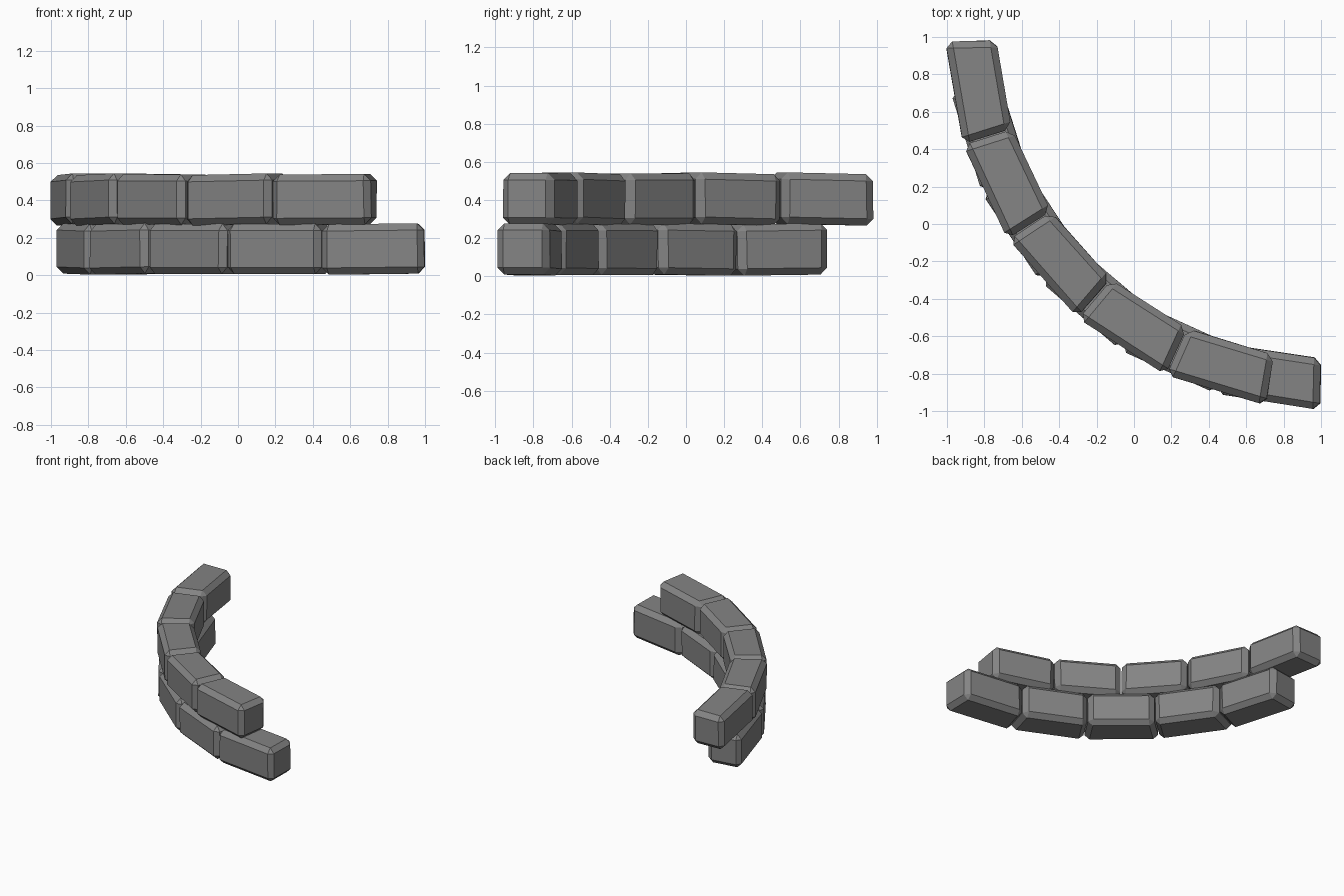
import bpy, bmesh, math, random
from mathutils import Vector

if "Cube" in bpy.data.objects:
    bpy.data.objects.remove(bpy.data.objects["Cube"])

random.seed(4)

stone = bpy.data.materials.new("grey stone")
stone.diffuse_color = (0.23, 0.23, 0.23, 1)
stone.use_nodes = True
stone.node_tree.nodes["Principled BSDF"].inputs["Base Color"].default_value = stone.diffuse_color

CENTRE_X, CENTRE_Y = 1.02, 1.038   # centre of the quarter arc
R_IN, R_OUT = 1.757, 2.03
CHAMFER = 0.036


def jitter(amount=0.003):
    return random.uniform(-amount, amount)


def arc_point(radius, degrees, z):
    a = math.radians(degrees)
    return Vector((CENTRE_X - radius * math.cos(a), CENTRE_Y - radius * math.sin(a), z))


def brick(name, a0, a1, z0, z1):
    """Straight wedge between two angles of the arc, slightly uneven, chamfered."""
    bm = bmesh.new()
    bmesh.ops.create_cube(bm, size=1)
    tilt = jitter(0.006)
    for v in bm.verts:
        angle = a1 if v.co.x > 0 else a0
        radius = R_OUT if v.co.y < 0 else R_IN
        z = z1 if v.co.z > 0 else z0
        z += tilt * (1 if v.co.x > 0 else -1)
        v.co = arc_point(radius + jitter(), angle + jitter(0.1), z)
    bmesh.ops.bevel(bm, geom=bm.edges[:], offset=CHAMFER, segments=1,
                    profile=0.5, affect='EDGES')
    bmesh.ops.recalc_face_normals(bm, faces=bm.faces[:])
    mesh = bpy.data.meshes.new(name)
    bm.to_mesh(mesh)
    bm.free()
    mesh.materials.append(stone)
    bpy.context.collection.objects.link(bpy.data.objects.new(name, mesh))


# Two staggered courses of five bricks: (name, first angle, last angle, bottom, top)
for course, start, end, z0, z1 in (("lower_brick", 9.5, 89.3, 0.006, 0.275),
                                   ("upper_brick", 1.8, 81.1, 0.27, 0.54)):
    step = (end - start) / 5
    for i in range(5):
        a = start + i * step
        brick(f"{course}_{i + 1}", a + (0.1 if i else 0), a + step - (0.1 if i < 4 else 0),
              z0, z1)
